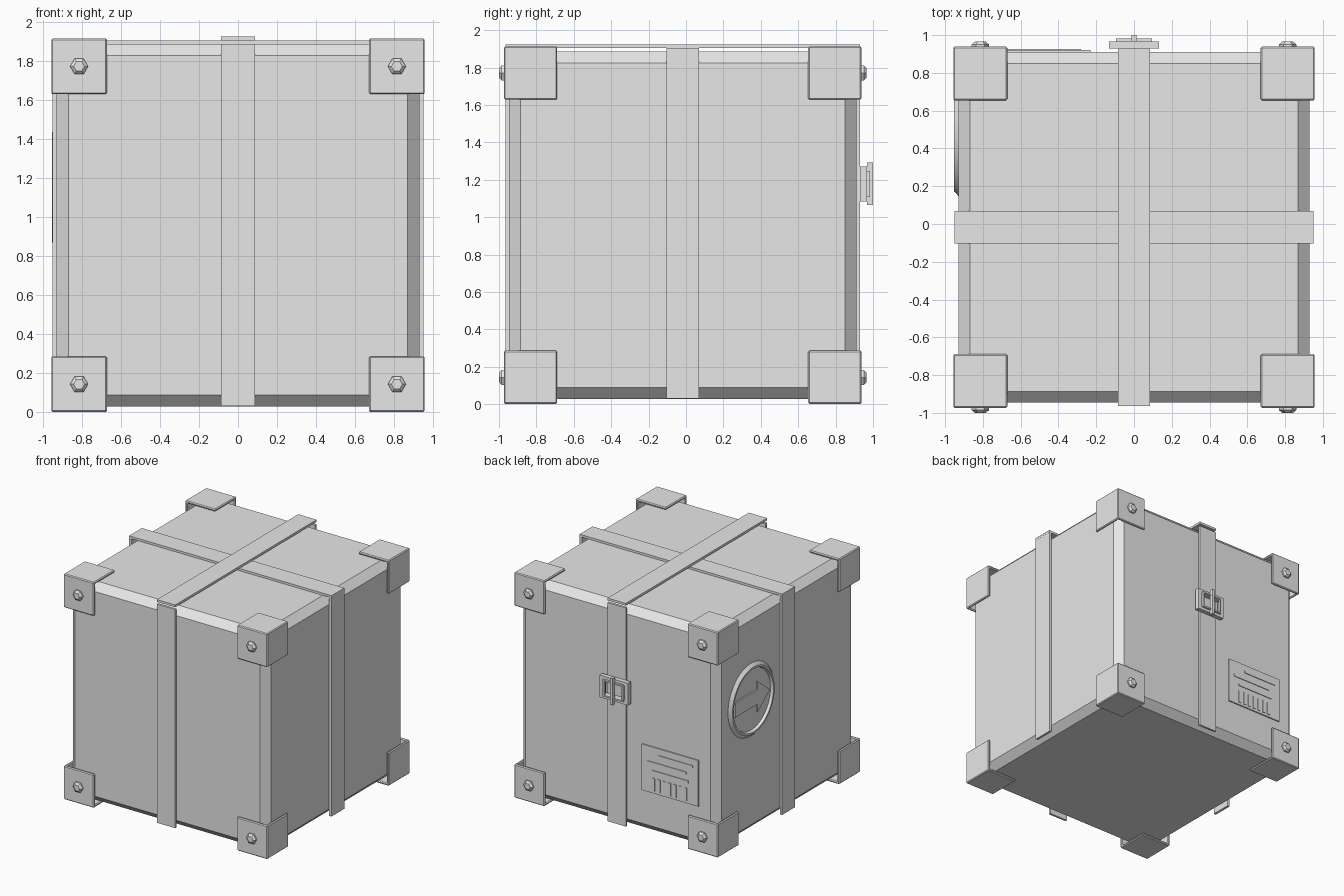
import bpy, bmesh, math
from mathutils import Vector

if "Cube" in bpy.data.objects:
    bpy.data.objects.remove(bpy.data.objects["Cube"], do_unlink=True)

CENTRE = Vector((0, -0.0175, 0.957))   # middle of the crate
BODY, OUT = 0.928, 0.956               # half sizes of body and corner brackets
STRAP, THICK = 0.086, 0.019            # strap half width and thickness

grey = bpy.data.materials.new("plain_grey")
grey.use_nodes = True
grey.diffuse_color = (0.8, 0.8, 0.8, 1)
grey.node_tree.nodes["Principled BSDF"].inputs["Base Color"].default_value = (0.8, 0.8, 0.8, 1)


def finish(name, bm, fix=True):
    if fix:
        bmesh.ops.recalc_face_normals(bm, faces=bm.faces)
    mesh = bpy.data.meshes.new(name)
    bm.to_mesh(mesh)
    bm.free()
    mesh.materials.append(grey)
    ob = bpy.data.objects.new(name, mesh)
    ob.location = CENTRE
    bpy.context.collection.objects.link(ob)
    return ob


def add_box(bm, lo, hi):
    lo, hi = Vector(lo), Vector(hi)
    verts = bmesh.ops.create_cube(bm, size=1)["verts"]
    for v in verts:
        v.co = Vector([(lo[i] + hi[i]) / 2 + v.co[i] * (hi[i] - lo[i]) for i in range(3)])


def boxes(name, spans):
    bm = bmesh.new()
    for lo, hi in spans:
        add_box(bm, lo, hi)
    return finish(name, bm)


def bevel(ob, width):
    m = ob.modifiers.new("bevel", 'BEVEL')
    m.width, m.segments = width, 1
    m.limit_method = 'ANGLE'


def mirror(ob, x=False, y=False, z=False):
    m = ob.modifiers.new("mirror", 'MIRROR')
    m.use_axis = (x, y, z)
    m.use_mirror_merge = False


def loft(name, sides, rings, place):
    """Closed solid through rings of (radius, height); place maps u, v, height to a point."""
    bm = bmesh.new()
    loops = []
    for r, h in rings:
        angles = [2 * math.pi * i / sides for i in range(sides)]
        loops.append([bm.verts.new(place(r * math.cos(a), r * math.sin(a), h)) for a in angles])
    for a, b in zip(loops, loops[1:]):
        for i in range(sides):
            j = (i + 1) % sides
            bm.faces.new((a[i], a[j], b[j], b[i]))
    bm.faces.new(loops[0])
    bm.faces.new(loops[-1])
    return finish(name, bm)


# Chamfered crate body
body = boxes("crate_body", [((-BODY,) * 3, (BODY,) * 3)])
bevel(body, 0.06)

# Hollow corner brackets: three plates each, mirrored to all eight corners
bm = bmesh.new()
add_box(bm, (OUT - 0.285,) * 3, (OUT,) * 3)
bmesh.ops.recalc_face_normals(bm, faces=bm.faces)
inner = [f for f in bm.faces if sum(f.normal) < 0]
bmesh.ops.delete(bm, geom=inner, context='FACES')
bracket = finish("corner_brackets", bm, fix=False)
shell = bracket.modifiers.new("shell", 'SOLIDIFY')
shell.thickness, shell.offset = 0.021, -1
shell.use_even_offset = True
bevel(bracket, 0.007)
mirror(bracket, True, True, True)

# Hexagonal bolts on the front and back of every bracket
mid = OUT - 0.1425
bolts = loft("bracket_bolts", 6,
             [(0.046, OUT - 0.01), (0.046, OUT + 0.012), (0.028, OUT + 0.027)],
             lambda u, v, h: (mid + u, h, mid + v))
mirror(bolts, True, True, True)

# Straps: one pair per direction down the sides, two crossing on top
EDGE = BODY + THICK
side_x = boxes("side_straps", [((BODY, -STRAP, -0.926), (EDGE + 0.002, STRAP, BODY))])
mirror(side_x, x=True)
side_y = boxes("front_and_back_straps", [((-STRAP, BODY, -0.926), (STRAP, EDGE, BODY))])
mirror(side_y, y=True)
boxes("lower_top_strap", [((-0.95, -STRAP, BODY), (0.95, STRAP, EDGE))])
boxes("upper_top_strap", [((-STRAP, -EDGE, EDGE), (STRAP, EDGE, EDGE + THICK))])


# Buckle on the back strap
def frame(name, hx, hz, bar, y0, y1, cz):
    top = ((-hx, y0, cz + hz - bar), (hx, y1, cz + hz))
    low = ((-hx, y0, cz - hz), (hx, y1, cz - hz + bar))
    left = ((hx - bar, y0, cz - hz + bar), (hx, y1, cz + hz - bar))
    right = ((-hx, y0, cz - hz + bar), (bar - hx, y1, cz + hz - bar))
    return boxes(name, [top, low, left, right])


BZ = 0.221
frame("buckle_frame", 0.133, 0.094, 0.034, EDGE, 0.984, BZ)
frame("buckle_rim", 0.095, 0.07, 0.012, 0.98, 1.0, BZ)
boxes("buckle_prong", [((-0.012, 0.984, BZ - 0.113), (0.012, 1.0175, BZ + 0.113))])

# Round sign with a raised rim on the right side
DY, DZ = 0.472, 0.195
disc = loft("round_sign", 48,
            [(0.308, BODY - 0.01), (0.308, BODY), (0.282, 0.952), (0.266, 0.952), (0.258, BODY + 0.002)],
            lambda u, v, h: (-h, DY + u, DZ + v))
bpy.ops.object.select_all(action='DESELECT')
disc.select_set(True)
bpy.context.view_layer.objects.active = disc
bpy.ops.object.shade_smooth_by_angle(angle=math.radians(20))

# Raised arrow on the sign, pointing to the front
half = [(-0.23, 0.062), (0.07, 0.062), (0.07, 0.13)]
outline = half + [(0.235, 0)] + [(u, -v) for u, v in reversed(half)]
bm = bmesh.new()
face = bm.faces.new([bm.verts.new((-BODY, DY - u, DZ + v)) for u, v in outline])
ext = bmesh.ops.extrude_face_region(bm, geom=[face])
bmesh.ops.translate(bm, vec=(-0.014, 0, 0),
                    verts=[g for g in ext["geom"] if isinstance(g, bmesh.types.BMVert)])
finish("sign_arrow", bm)

# Label plate on the back with raised lines and a row of short bars
LX, LZ = -0.23, -0.19
LY = BODY + 0.011
boxes("label_plate", [((LX - 0.53, BODY - 0.005, LZ - 0.39), (LX, LY, LZ))])
lines = [(0.16, 0.48), (0.05, 0.42), (0.1, 0.44)]
boxes("label_lines", [((LX - b, LY - 0.002, LZ - 0.075 - 0.07 * i),
                       (LX - a, LY + 0.006, LZ - 0.055 - 0.07 * i))
                      for i, (a, b) in enumerate(lines)])
boxes("label_bars", [((LX - 0.125 - 0.05 * i, LY - 0.002, LZ - 0.37),
                      (LX - 0.1 - 0.05 * i, LY + 0.006, LZ - 0.26))
                     for i in range(7)])
